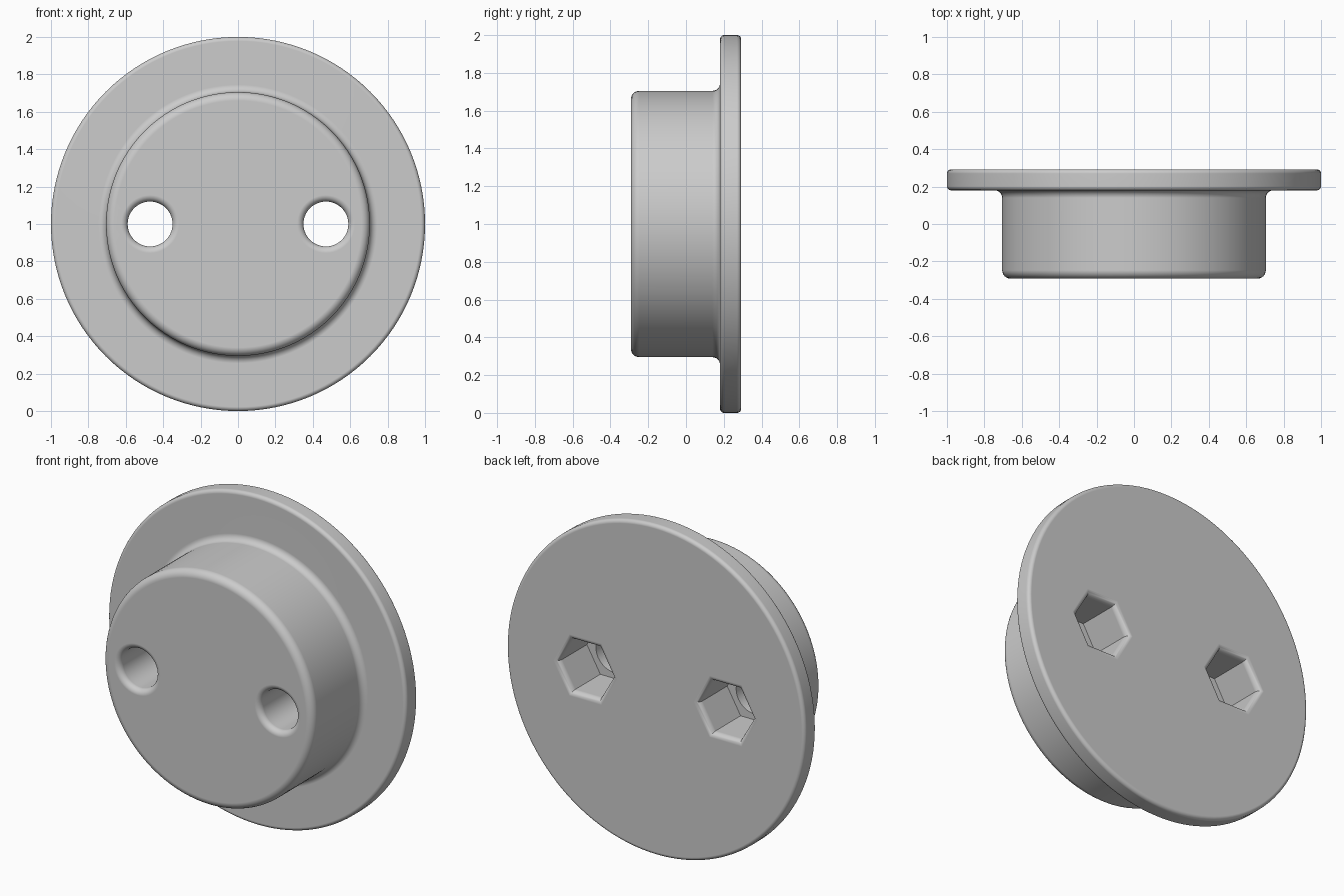
import bpy, bmesh
from math import sin, cos, pi

if "Cube" in bpy.data.objects:
    bpy.data.objects.remove(bpy.data.objects["Cube"])

grey = bpy.data.materials.new("plain grey")
grey.use_nodes = True
grey.diffuse_color = (0.6, 0.6, 0.6, 1)
grey.node_tree.nodes["Principled BSDF"].inputs["Base Color"].default_value = grey.diffuse_color

FRONT, BACK, STEP = -0.292, 0.292, 0.18


def arc(cr, cy, rad, start, end, steps=6):
    """Quarter round in the profile plane: (radius, y) points."""
    angles = [start + (end - start) * i / steps for i in range(steps + 1)]
    return [(cr + rad * cos(a), cy + rad * sin(a)) for a in angles]


def lathe(name, profile, sides, x=0):
    """Closed solid around the y axis from (radius, y) points."""
    bm = bmesh.new()
    turns = [2 * pi * i / sides for i in range(sides)]
    rings = [[bm.verts.new((x + r * cos(t), y, 1 + r * sin(t))) for t in turns]
             for r, y in profile]
    for a, b in zip(rings, rings[1:]):
        for i in range(sides):
            j = (i + 1) % sides
            bm.faces.new((a[i], a[j], b[j], b[i]))
    bm.faces.new(rings[0])
    bm.faces.new(rings[-1])
    bmesh.ops.recalc_face_normals(bm, faces=bm.faces)
    mesh = bpy.data.meshes.new(name)
    bm.to_mesh(mesh)
    bm.free()
    mesh.materials.append(grey)
    obj = bpy.data.objects.new(name, mesh)
    bpy.context.collection.objects.link(obj)
    return obj


# Round boss, cove and flange in one turned profile
edge, cove, rim = 0.045, 0.04, 0.022
boss_r = 0.705
profile = (arc(boss_r - edge, FRONT + edge, edge, -pi / 2, 0)
           + arc(boss_r + cove, STEP - cove, cove, pi, pi / 2)
           + arc(1 - rim, STEP + rim, rim, -pi / 2, 0)
           + arc(1 - rim, BACK - rim, rim, 0, pi / 2))
body = lathe("flanged_plug", profile, 128)

# Bolt holes with rounded mouths, and hexagonal nut pockets behind them
hole_r, hex_r, lip, floor = 0.12, 0.18, 0.035, 0.02
hole = ([(hole_r + lip, FRONT - 0.1)]
        + arc(hole_r + lip, FRONT + lip, lip, -pi / 2, -pi)
        + [(hole_r, floor + 0.1)])
pocket = ([(hex_r, floor)]
          + arc(hex_r + lip, BACK - lip, lip, pi, pi / 2)
          + [(hex_r + lip, BACK + 0.1)])
cutters = []
for side, x in (("left", 0.47), ("right", -0.47)):
    cutters.append(lathe(side + "_bolt_hole_cutter", hole, 48, x))
    cutters.append(lathe(side + "_nut_pocket_cutter", pocket, 6, x))

bpy.ops.object.select_all(action='DESELECT')
bpy.context.view_layer.objects.active = body
body.select_set(True)
for cutter in cutters:
    cutter.hide_render = True
    mod = body.modifiers.new("cut", 'BOOLEAN')
    mod.operation = 'DIFFERENCE'
    mod.solver = 'EXACT'
    mod.object = cutter
    bpy.ops.object.modifier_apply(modifier=mod.name)
for cutter in cutters:
    bpy.data.objects.remove(cutter)

# Smooth rounds with flat faces kept flat
bpy.ops.object.shade_smooth_by_angle(angle=pi / 6)
weighted = body.modifiers.new("flat_face_normals", 'WEIGHTED_NORMAL')
weighted.keep_sharp = True
